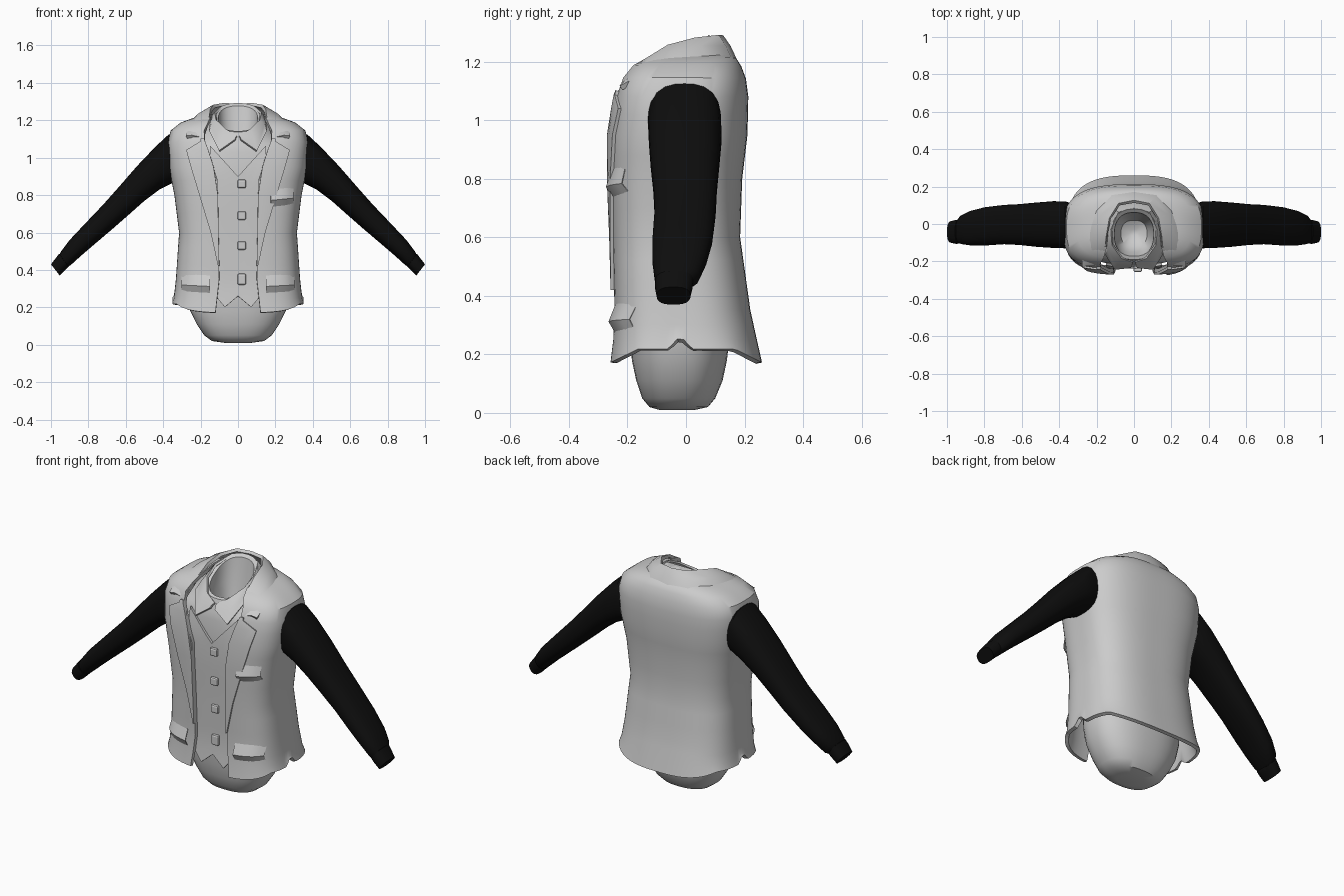
import bpy, bmesh
from math import sin, cos, pi, atan2, radians

if "Cube" in bpy.data.objects:
    bpy.data.objects.remove(bpy.data.objects["Cube"])


def material(name, value):
    m = bpy.data.materials.new(name)
    m.use_nodes = True
    m.diffuse_color = (value, value, value, 1)
    m.node_tree.nodes["Principled BSDF"].inputs["Base Color"].default_value = (value, value, value, 1)
    return m


GREY = material("light grey cloth", 0.6)
BLACK = material("black cloth", 0.004)


def interp(table, t):
    """Linear look-up in rows that start with their key."""
    for lo, hi in zip(table, table[1:]):
        if t <= hi[0]:
            f = max(0, (t - lo[0]) / (hi[0] - lo[0]))
            return [a + (b - a) * f for a, b in zip(lo, hi)]
    return list(table[-1])


def sheet(name, rows, mat, thick=0, mirror=False, loop=False, caps=False, angle=35):
    """Skin rows of points; optionally mirrored, thickened, closed."""
    bm = bmesh.new()
    grid = [[bm.verts.new(p) for p in row] for row in rows]
    n = len(grid[0])
    for a, b in zip(grid, grid[1:]):
        for i in range(n if loop else n - 1):
            j = (i + 1) % n
            bm.faces.new((a[i], a[j], b[j], b[i]))
    if caps:
        bm.faces.new(grid[0])
        bm.faces.new(grid[-1])
    bmesh.ops.recalc_face_normals(bm, faces=bm.faces)
    mesh = bpy.data.meshes.new(name)
    bm.to_mesh(mesh)
    bm.free()
    ob = bpy.data.objects.new(name, mesh)
    bpy.context.collection.objects.link(ob)
    mesh.materials.append(mat)
    bpy.ops.object.select_all(action='DESELECT')
    bpy.context.view_layer.objects.active = ob
    ob.select_set(True)
    if mirror:
        mod = ob.modifiers.new("Mirror", 'MIRROR')
        mod.merge_threshold = 0.002
        bpy.ops.object.modifier_apply(modifier=mod.name)
    if thick:
        mod = ob.modifiers.new("Solidify", 'SOLIDIFY')
        mod.thickness, mod.offset = thick, 0
        bpy.ops.object.modifier_apply(modifier=mod.name)
        bm = bmesh.new()
        bm.from_mesh(mesh)
        bmesh.ops.recalc_face_normals(bm, faces=bm.faces)
        bm.to_mesh(mesh)
        bm.free()
    bpy.ops.object.shade_smooth_by_angle(angle=radians(angle))
    return ob


def ring_point(hw, yf, yb, a, nf=3.5, nb=2.8):
    """Rounded-box section; angle 0 is the front, pi the back."""
    s, c = sin(a), cos(a)
    n = nf if c > 0 else nb
    k = (abs(s) ** n + abs(c) ** n) ** (-1 / n)
    return hw * k * s, (yf + yb) / 2 - (yb - yf) / 2 * k * c


# Vest: height, half width, front y, back y
VEST = [(.17, .342, -.25, .25), (.25, .333, -.24, .232), (.35, .322, -.235, .21),
        (.6, .305, -.242, .175), (.8, .33, -.25, .182), (.95, .36, -.25, .2),
        (1.08, .367, -.232, .203), (1.14, .352, -.212, .195), (1.18, .3, -.18, .18),
        (1.205, .23, -.14, .165), (1.22, .15, -.1, .13)]
OPENING = [(.17, .12), (.35, .1), (.88, .11), (1.12, .19), (1.22, .14)]


def front_y(x, z):
    _, hw, yf, yb = interp(VEST, z)
    u = min(abs(x) / hw, .98)
    return (yf + yb) / 2 - (yb - yf) / 2 * (1 - u ** 3.5) ** (1 / 3.5)


def hem(y):
    return .215 + max(0, .04 - abs(y + .02)) - .5 * max(0, abs(y) - .16)


rows = []
for z in [r[0] for r in VEST[:1]] + [.25, .3, .35, .43, .52, .6, .7, .8, .88, .95, 1.02] + [r[0] for r in VEST[6:]]:
    _, hw, yf, yb = interp(VEST, z)
    u = min(interp(OPENING, z)[1] / hw, .95)
    start = atan2(u, (1 - u ** 3.5) ** (1 / 3.5))
    row = []
    for i in range(41):
        x, y = ring_point(hw, yf, yb, start + (pi - start) * i / 40)
        row.append((x, y, hem(y) if z == .17 else max(z, hem(y) + .01)))
    rows.append(row)
sheet("vest", rows, GREY, .02, mirror=True)

# Inner body with hips, shirt and hollow neck: height, half width, front, back, tilt
BODY = [(.01, .07, -.09, .03, 0), (.02, .14, -.125, .075, 0), (.05, .18, -.15, .1, 0),
        (.11, .22, -.17, .125, 0), (.18, .255, -.185, .14, 0), (.27, .275, -.192, .15, 0),
        (.5, .27, -.2, .14, 0), (.85, .3, -.222, .15, 0), (1.03, .32, -.222, .17, 0),
        (1.12, .24, -.212, .13, .3), (1.18, .145, -.2, .09, .5), (1.215, .122, -.19, .08, .57),
        (1.21, .105, -.172, .062, .57), (1.12, .1, -.15, .045, .4), (1.03, .07, -.12, .02, 0),
        (1.0, .02, -.06, -.03, 0)]
rows = []
for z, hw, yf, yb, tilt in BODY:
    row = []
    for i in range(40):
        x, y = ring_point(hw, yf, yb, i * pi / 20, 2.5, 2.4)
        row.append((x, y, z + tilt * (y - (yf + yb) / 2)))
    rows.append(row)
sheet("inner_body", rows, GREY, loop=True, caps=True)

# Waistcoat front: V neck above, notched points below
rows = []
for x in (-.15, -.11, -.07, -.035, 0, .035, .07, .11, .15):
    low = .26 - .85 * abs(x) if abs(x) <= .07 else .2 + 1.2 * (abs(x) - .07)
    high = .9 + 1.1 * abs(x)
    zs = [low + (high - low) * i / 12 for i in range(13)]
    rows.append([(x, front_y(x, z) + .018, z) for z in zs])
sheet("waistcoat_front", rows, GREY, .014)

# Square buttons
for i, z in enumerate((.86, .69, .53, .35)):
    bpy.ops.mesh.primitive_cube_add(size=1, location=(.02, front_y(.02, z) + .004, z))
    b = bpy.context.object
    b.name = f"button_{i + 1}"
    b.scale = (.046, .022, .046 if i < 3 else .06)
    bpy.ops.object.transform_apply(location=False, rotation=False)
    mod = b.modifiers.new("Bevel", 'BEVEL')
    mod.width, mod.segments = .009, 2
    b.data.materials.append(GREY)

# Lapels: height, inner x, outer x
LAPEL = [(.42, .1, .106), (.6, .104, .145), (.8, .107, .205), (.95, .13, .25), (1.04, .158, .275),
         (1.085, .175, .2), (1.1, .18, .2)]
rows = []
for z, x0, x1 in LAPEL:
    xs = [x0 + (x1 - x0) * i / 5 for i in range(6)]
    rows.append([(x, front_y(x, z) - .014, z) for x in xs])
sheet("lapels", rows, GREY, .016, mirror=True)


def collar(name, upper, lower, bulge, thick):
    """Folded band between two half paths."""
    mid = [[(a + b) / 2 for a, b in zip(p, q)] for p, q in zip(upper, lower)]
    for m in mid:
        m[0] *= 1 + bulge
        m[2] += bulge * .15
    sheet(name, [upper, mid, lower], GREY, thick, mirror=True)


# Turned-down outer collar and pointed shirt collar
collar("vest_collar",
       [(0, .12, 1.285), (.08, .105, 1.285), (.128, .03, 1.275), (.145, -.06, 1.25),
        (.155, -.14, 1.2), (.185, -.217, 1.1)],
       [(0, .17, 1.195), (.12, .155, 1.195), (.2, .07, 1.205), (.245, -.04, 1.19),
        (.275, -.14, 1.155), (.275, -.222, 1.11)], .06, .018)
collar("shirt_collar",
       [(0, .08, 1.28), (.08, .06, 1.275), (.12, -.03, 1.24), (.115, -.11, 1.2),
        (.065, -.18, 1.15), (.005, -.2, 1.115)],
       [(0, .11, 1.22), (.11, .085, 1.21), (.145, -.04, 1.19), (.152, -.16, 1.14),
        (.1, -.24, 1.035), (.015, -.23, 1.095)], .03, .012)


# Pocket welts: soft ridges with a steep lower side
def pocket(name, x0, x1, z, slope, mirror=False):
    rows = []
    for dz, lift in ((.07, 0), (.012, .022), (-.022, 0)):
        row = []
        for i in range(7):
            x = x0 + (x1 - x0) * i / 6
            h = z + dz + slope * (x - x0)
            row.append((x, front_y(x, h) - .009 - lift, h))
        rows.append(row)
    sheet(name, rows, GREY, .003, mirror=mirror, angle=20)


pocket("chest_pocket", .175, .295, .76, .1)
pocket("lower_pockets", .15, .3, .3, .05, mirror=True)

# Sleeves: upper x, z, lower x, z, front y, back y
SLEEVE = [(.3, 1.11, .3, .88, -.11, .1), (.37, 1.125, .36, .86, -.13, .12),
          (.44, 1.06, .42, .83, -.128, .122), (.54, .955, .5, .77, -.122, .115),
          (.64, .84, .59, .69, -.112, .106), (.72, .75, .67, .62, -.108, .102),
          (.82, .645, .77, .535, -.115, .09), (.9, .56, .84, .475, -.115, .07),
          (.945, .5, .895, .425, -.108, .045), (.958, .475, .912, .415, -.098, .02)]
CUFF = [(.952, .485, .905, .42, -.09, .01), (.957, .486, .906, .416, -.105, .025),
        (.975, .462, .925, .398, -.106, .022), (1.0, .43, .953, .37, -.1, .015),
        (.995, .425, .957, .375, -.09, .005)]


def tube(name, stations):
    rows = []
    for ux, uz, lx, lz, y0, y1 in stations:
        row = []
        for i in range(24):
            t, y = ring_point(.5, y0, y1, i * pi / 12, 2.6, 2.6)
            row.append((lx + (ux - lx) * (t + .5), y, lz + (uz - lz) * (t + .5)))
        rows.append(row)
    sheet(name, rows, BLACK, mirror=True, loop=True, caps=True)


tube("sleeves", SLEEVE)
tube("cuffs", CUFF)
